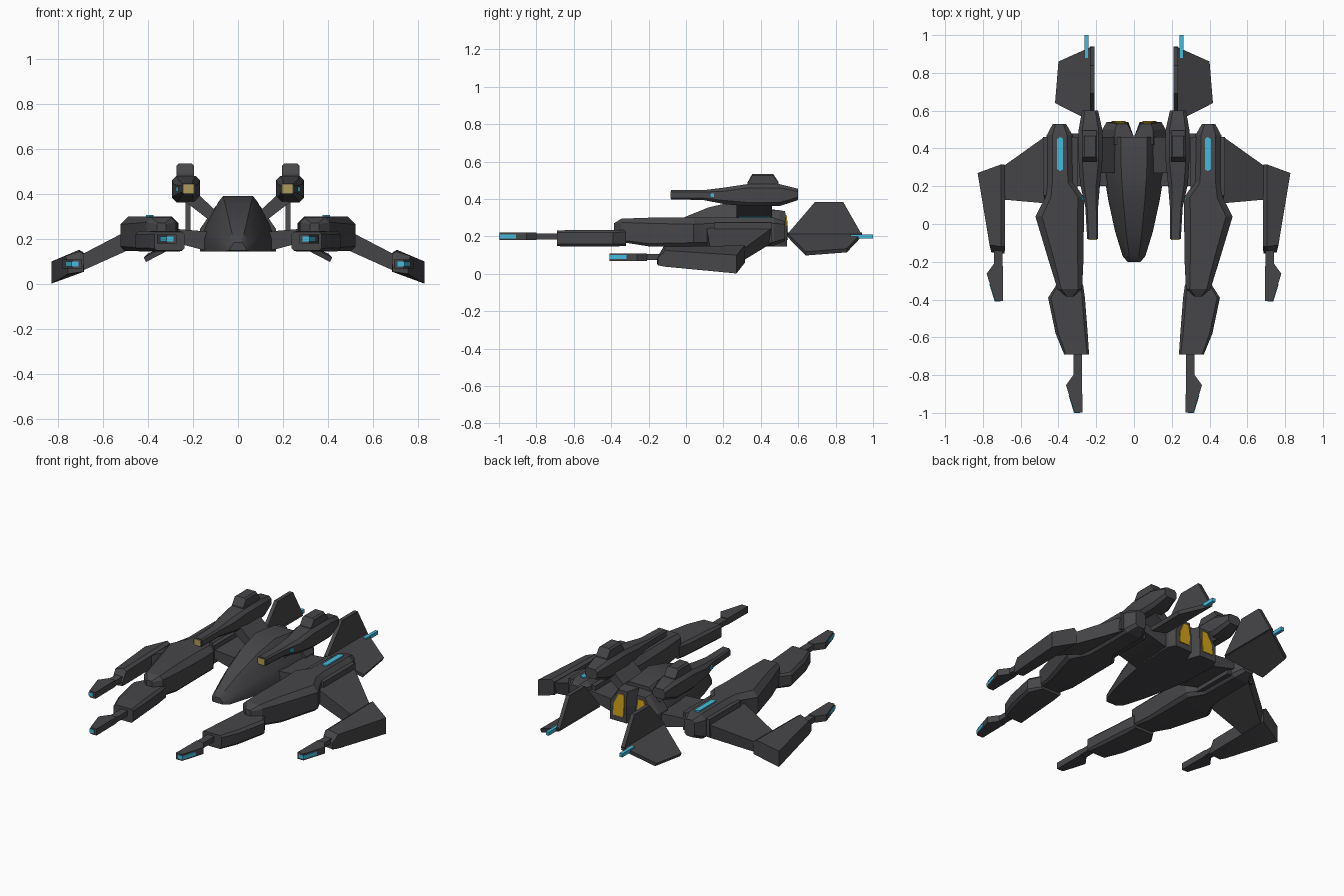
import bpy, bmesh, math
from mathutils import Vector


def material(name, rgb):
    m = bpy.data.materials.new(name)
    m.diffuse_color = (*rgb, 1)
    return m


DARK = material("charcoal_hull", (0.062, 0.062, 0.068))
CYAN = material("cyan_glow", (0.06, 0.50, 0.72))
GOLD = material("pale_gold", (0.42, 0.33, 0.10))
AMBER = material("amber_engine", (0.62, 0.36, 0.01))


def loft(name, rings, mat=DARK, mirror=True):
    """Skin a row of equal-length rings of 3D points and cap both ends."""
    bm = bmesh.new()
    rows = [[bm.verts.new(p) for p in r] for r in rings]
    n = len(rows[0])
    for a, b in zip(rows, rows[1:]):
        for i in range(n):
            bm.faces.new((a[i], a[(i + 1) % n], b[(i + 1) % n], b[i]))
    bm.faces.new(rows[0])
    bm.faces.new(rows[-1])
    bmesh.ops.recalc_face_normals(bm, faces=bm.faces[:])
    me = bpy.data.meshes.new(name)
    bm.to_mesh(me)
    bm.free()
    ob = bpy.data.objects.new(name, me)
    bpy.context.collection.objects.link(ob)
    me.materials.append(mat)
    bpy.ops.object.select_all(action='DESELECT')
    ob.select_set(True)
    bpy.context.view_layer.objects.active = ob
    bpy.ops.object.shade_smooth_by_angle(angle=math.radians(22))
    if mirror:
        ob.modifiers.new("mirror", 'MIRROR')
    return ob


def octagon(y, x0, x1, z0, z1, top, bottom):
    """Rectangle across y with chamfered top and bottom corners."""
    return [(x0 + bottom, y, z0), (x1 - bottom, y, z0), (x1, y, z0 + bottom), (x1, y, z1 - top),
            (x1 - top, y, z1), (x0 + top, y, z1), (x0, y, z1 - top), (x0, y, z0 + bottom)]


def body(name, stations, mat=DARK):
    return loft(name, [octagon(*s) for s in stations], mat)


def slab(name, pts, offset, mat=DARK):
    """Extrude a 3D polygon by an offset."""
    return loft(name, [pts, [tuple(Vector(p) + Vector(offset)) for p in pts]], mat)


def box(name, x0, x1, y0, y1, z0, z1, mat=DARK):
    return slab(name, [(x0, y0, z0), (x1, y0, z0), (x1, y1, z0), (x0, y1, z0)], (0, 0, z1 - z0), mat)


# Central hull, domed in section and tapering to the nose
hull = []
for y, w, z0, z1 in [(-.20, .035, .15, .185), (-.17, .06, .145, .22), (-.04, .10, .145, .29),
                     (.12, .135, .145, .355), (.27, .16, .145, .39), (.46, .165, .145, .365)]:
    h = z1 - z0
    half = [(1, 0), (1, .25), (.88, .48), (.70, .70), (.56, .88), (.42, 1)]
    hull.append([(w * a, y, z0 + h * b) for a, b in half] +
                [(-w * a, y, z0 + h * b) for a, b in reversed(half)])
loft("central_hull", hull, mirror=False)

# Twin engines at the back with amber outlets
slab("engine_housing", [(.0, .42, .145), (.168, .42, .145), (.168, .50, .145), (.145, .54, .145),
                        (.03, .54, .145), (.0, .46, .145)], (0, 0, .10))
loft("engine_upper", [
    [(0, .42, .245), (.168, .42, .245), (.168, .50, .245), (.145, .54, .245), (.03, .54, .245), (0, .46, .245)],
    [(0, .42, .345), (.10, .42, .345), (.10, .50, .34), (.09, .53, .335), (.035, .53, .335), (0, .46, .345)]])
slab("engine_outlet", [(.05, .537, .18), (.12, .537, .18), (.115, .537, .25), (.085, .530, .315),
                       (.05, .530, .315), (.045, .537, .25)], (0, .008, 0), AMBER)

# Upper cannon pods with sight block, muzzle and side light
body("upper_pod", [(-.08, .19, .248, .398, .447, .008, .008), (.09, .19, .258, .395, .447, .01, .01),
                   (.21, .18, .285, .372, .462, .02, .02), (.33, .168, .293, .362, .48, .02, .02),
                   (.50, .168, .293, .362, .48, .02, .02), (.60, .19, .275, .395, .455, .015, .015)])
body("upper_pod_block", [(.33, .195, .272, .46, .49, .004, .004), (.355, .195, .272, .46, .535, .01, .004),
                         (.465, .195, .272, .46, .535, .01, .004), (.495, .195, .272, .46, .49, .004, .004)])
box("upper_pod_muzzle", .197, .241, -.084, -.079, .404, .441, GOLD)
box("upper_pod_light", .262, .276, .128, .15, .41, .43, CYAN)

# Struts from the hull to the upper pods and to the main pods
slab("upper_strut", [(.06, .27, .29), (.11, .27, .27), (.24, .27, .37), (.20, .27, .42)], (0, .19, 0))
slab("lower_strut", [(.10, .20, .15), (.15, .20, .15), (.34, .20, .20), (.34, .20, .25), (.10, .20, .23)],
     (0, .28, 0))

# Main arm pods with side mounts and a cyan strip
body("main_pod", [(-.385, .32, .36, .235, .27, .005, .005), (-.345, .275, .405, .17, .295, .02, .01),
                  (-.20, .268, .45, .147, .30, .03, .015), (.04, .265, .522, .147, .30, .035, .02),
                  (.14, .265, .47, .147, .30, .03, .02), (.22, .32, .462, .15, .30, .03, .02),
                  (.47, .325, .462, .15, .30, .03, .02), (.53, .36, .43, .175, .28, .015, .015)])
box("pod_side_mount", .30, .483, .15, .46, .165, .275)
slab("pod_light_strip", [(.375, .29, .298), (.39, .28, .298), (.408, .29, .298), (.408, .45, .298),
                         (.39, .46, .298), (.375, .45, .298)], (0, 0, .009), CYAN)

# Forward gun housing on each main pod
body("gun_housing", [(-.32, .27, .41, .15, .235, .01, .01), (-.39, .26, .455, .145, .235, .015, .015),
                     (-.58, .245, .415, .145, .235, .015, .015), (-.69, .238, .37, .148, .232, .01, .01)])


# Long barrel and blade-shaped tip, used on inner and outer guns
def gun(prefix, x, y, z, start):
    box(prefix + "_barrel", x, x + .045, y + .17, start, z - .016, z + .016)
    slab(prefix + "_tip", [(x - .002, y, z - .02), (x + .04, y, z - .02), (x + .085, y + .145, z - .02),
                           (x + .045, y + .20, z - .02), (x, y + .20, z - .02)], (0, 0, .04))
    slab(prefix + "_light", [(x + .012, y - .002, z - .011), (x + .043, y - .002, z - .011),
                             (x + .071, y + .09, z - .011), (x + .02, y + .09, z - .011)], (0, 0, .022), CYAN)


gun("inner_gun", .275, -.998, .20, -.66)
gun("outer_gun", .695, -.408, .09, -.12)

# Drooping wing arm and outer pod
loft("wing_arm", [
    [(.455, .11, .165), (.455, .46, .165), (.475, .46, .245), (.475, .11, .245)],
    [(.70, .13, .055), (.70, .28, .055), (.70, .30, .128), (.70, .13, .128)]])
outer = []
for y0, y1, x0, x1, a, b, c, d in [(-.155, -.15, .685, .755, .055, .045, .085, .085),
                                   (-.12, -.11, .683, .765, .055, .038, .145, .125),
                                   (.315, .27, .685, .828, .060, .002, .152, .10)]:
    outer.append([(x0, y0, a), (x1, y1, b), (x1, y1, d), (x0 + .02, y0, c), (x0, y0, c - .012)])
loft("outer_pod", outer)

# Bent tail fins with a cyan rod
slab("fin_upper", [(.21, .54, .21), (.21, .69, .385), (.21, .84, .385), (.21, .94, .21)], (.024, 0, 0))
slab("fin_lower", [(.212, .54, .20), (.212, .94, .20), (.39, .86, .115), (.408, .64, .098)], (.010, 0, .02))
box("fin_rod", .242, .262, .88, 1.0, .188, .21, CYAN)
